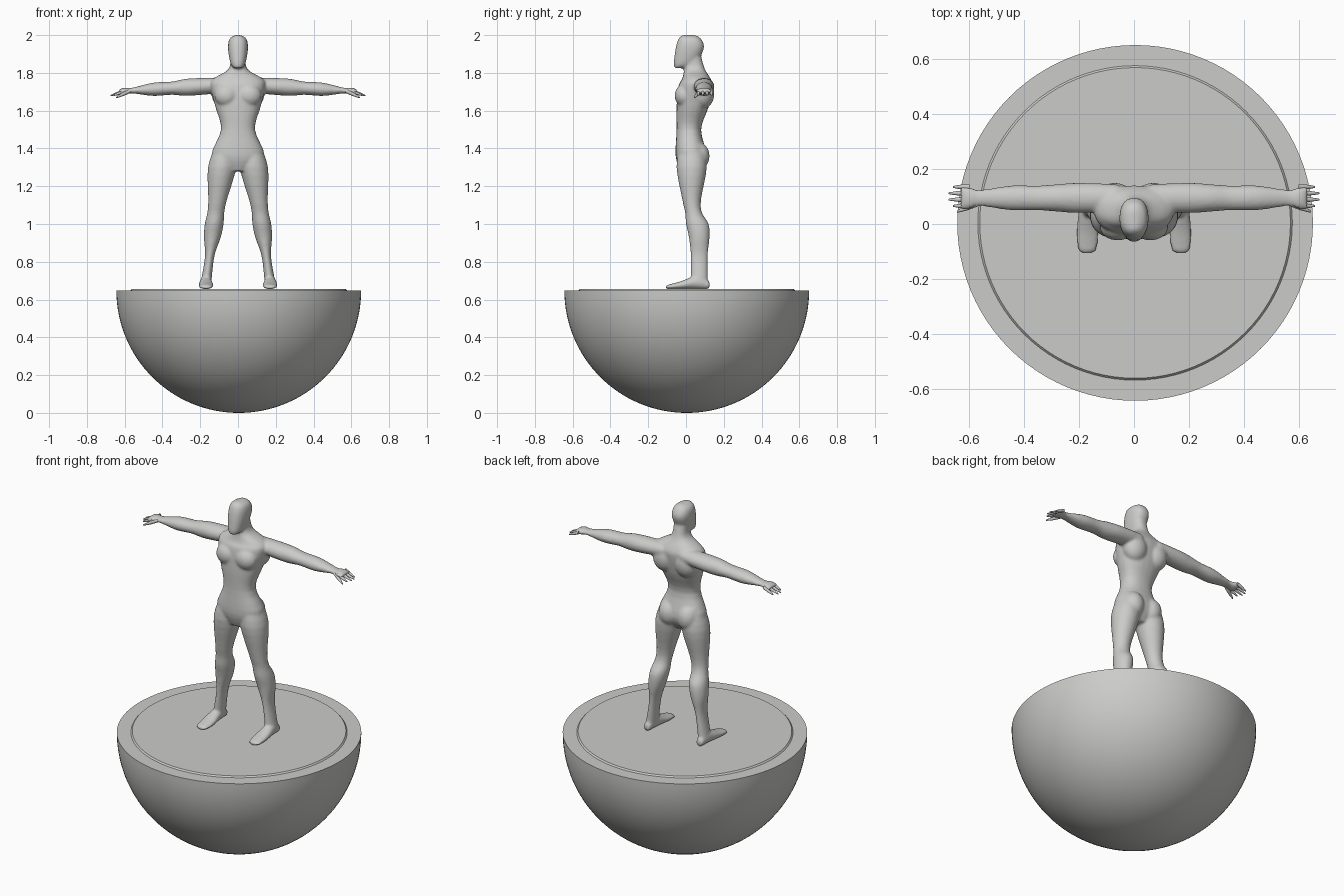
import bpy
import bmesh
from math import sin, cos, pi, copysign, radians
from mathutils import Vector, Matrix

cube = bpy.data.objects.get("Cube")
if cube:
    bpy.data.objects.remove(cube, do_unlink=True)

# One pale grey for everything
GREY = (.6, .6, .585, 1)
grey = bpy.data.materials.new("pale grey")
grey.use_nodes = True
grey.diffuse_color = GREY
shader = next(node for node in grey.node_tree.nodes if node.type == "BSDF_PRINCIPLED")
shader.inputs["Base Color"].default_value = GREY


def resample(rows, steps):
    """Catmull-Rom interpolation between cross-section rows."""
    rows = [Vector(row) for row in rows]
    last = len(rows) - 1
    smooth = []
    for i in range(last):
        before, start = rows[max(i - 1, 0)], rows[i]
        end, after = rows[i + 1], rows[min(i + 2, last)]
        leave, arrive = (end - before) / 2, (after - start) / 2
        for k in range(steps):
            t = k / steps
            blend = t * t * (3 - 2 * t)
            smooth.append(start.lerp(end, blend)
                          + leave * t * (1 - t) ** 2 - arrive * t * t * (1 - t))
    return smooth + [rows[last]]


def signed_power(value, power):
    return copysign(abs(value) ** (2 / power), value)


def loft(bm, axis, rows, side=1, steps=4, sides=24, power=2):
    """Skin oval sections; each row is position on axis, two centres, two radii."""
    angles = [2 * pi * k / sides for k in range(sides)]
    rings = []
    for t, centre_u, centre_v, radius_u, radius_v in resample(rows, steps):
        ring = []
        for angle in angles:
            u = centre_u + radius_u * signed_power(cos(angle), power)
            v = centre_v + radius_v * signed_power(sin(angle), power)
            x, y, z = {"x": (t, u, v), "y": (u, t, v), "z": (u, v, t)}[axis]
            ring.append(bm.verts.new((x * side, y, z)))
        rings.append(ring)
    faces = [bm.faces.new(rings[0]), bm.faces.new(rings[-1])]
    for lower, upper in zip(rings, rings[1:]):
        for k in range(sides):
            faces.append(bm.faces.new((lower[k - 1], lower[k], upper[k], upper[k - 1])))
    bmesh.ops.recalc_face_normals(bm, faces=faces)


def upright(bm, rows):
    """Loft centred sections given as height, half width, front and back."""
    sections = [(z, 0, (front + back) / 2, width, (back - front) / 2)
                for z, width, front, back in rows]
    loft(bm, "z", sections, power=2.3)


def muscle(bm, centre, radii, side):
    x, y, z = centre
    place = Matrix.Translation((x * side, y, z)) @ Matrix.Diagonal((*radii, 1))
    bmesh.ops.create_uvsphere(bm, u_segments=24, v_segments=16, radius=1, matrix=place)


def finger(bm, root, tip, radius, side):
    """A tapering finger from root to tip."""
    root, tip = Vector(root), Vector(tip)
    sections = []
    for t in (0, .5, .9, 1):
        thickness = radius * (1 - .7 * t ** 3)
        sections.append((*root.lerp(tip, t), thickness, thickness))
    loft(bm, "x", sections, side, sides=12)


def finish(bm, name, angle):
    mesh = bpy.data.meshes.new(name)
    bm.to_mesh(mesh)
    bm.free()
    mesh.materials.append(grey)
    part = bpy.data.objects.new(name, mesh)
    bpy.context.collection.objects.link(part)
    bpy.ops.object.select_all(action="DESELECT")
    part.select_set(True)
    bpy.context.view_layer.objects.active = part
    bpy.ops.object.shade_smooth_by_angle(angle=radians(angle))
    return part


# Hemispherical base with a raised, bevelled plate on top
RADIUS, PLATE_TOP, MIDDLE = .648, .656, .004


def disc(z, radius):
    return z, MIDDLE, MIDDLE, radius, radius


bm = bmesh.new()
arc = [pi / 2 * max(i, .1) / 32 for i in range(33)]
loft(bm, "z", [disc(RADIUS * (1 - cos(a)), RADIUS * sin(a)) for a in arc], steps=1, sides=96)
finish(bm, "hemisphere_base", 40)

bm = bmesh.new()
loft(bm, "z", [disc(.64, .58), disc(PLATE_TOP, .566)], steps=1, sides=96)
finish(bm, "top_plate", 20)

# Torso and neck, then the head with its flat sloping face
bm = bmesh.new()
upright(bm, [(1.28, .05, -.03, .07), (1.36, .14, -.055, .11), (1.5, .09, -.05, .08),
             (1.62, .12, -.05, .12), (1.73, .145, -.04, .14), (1.77, .13, -.02, .13),
             (1.82, .05, -.01, .1), (1.89, .04, -.01, .08)])
upright(bm, [(1.825, .02, -.06, -.02), (1.85, .04, -.065, .05), (1.93, .053, -.055, .095),
             (1.98, .045, -.04, .08), (2, .015, -.02, .05)])

# Leg rows: height, depth centre, half width, half depth
leg = [(1.42, .03, .05, .06), (1.3, .03, .075, .08), (1.13, .03, .05, .05),
       (1.06, .04, .045, .045), (1, .06, .05, .06), (.93, .07, .045, .055),
       (.83, .07, .025, .045), (.7, .07, .028, .045)]
# Foot rows: depth, half width, half height
foot = [(.125, .02, .02), (.06, .03, .035), (-.03, .04, .02), (-.09, .035, .012),
        (-.105, .02, .01)]
# Arm rows: distance out, half depth, half height
arm = [(.06, .05, .04), (.2, .055, .045), (.28, .05, .045), (.35, .045, .035),
       (.45, .045, .035), (.56, .03, .015), (.6, .04, .018), (.63, .04, .01)]

for side in (1, -1):
    # Legs splay outward, feet rest on the plate, arms droop slightly
    loft(bm, "z", [(z, .07 + .14 * (1.4 - z), y, rx, ry) for z, y, rx, ry in leg], side)
    loft(bm, "y", [(y, .17, PLATE_TOP + rz, rx, rz) for y, rx, rz in foot], side)
    loft(bm, "x", [(x, .095, 1.74 - .06 * x, ry, rz) for x, ry, rz in arm], side)
    # Chest, shoulder blade and buttock
    muscle(bm, (.06, -.01, 1.68), (.065, .05, .06), side)
    muscle(bm, (.07, .09, 1.69), (.07, .06, .08), side)
    muscle(bm, (.06, .06, 1.36), (.06, .065, .075), side)
body = finish(bm, "body", 40)

# Fuse the body parts into one soft skin
skin = body.modifiers.new("skin", "REMESH")
skin.mode = "VOXEL"
skin.voxel_size = .007
skin.use_smooth_shade = True
soften = body.modifiers.new("soften", "SMOOTH")
soften.factor = .5
soften.iterations = 7

# Four fingers and a thumb on each hand
for side, label in ((1, "left"), (-1, "right")):
    bm = bmesh.new()
    for i in range(4):
        y = .135 - .023 * i
        reach = .675 if i in (1, 2) else .66
        finger(bm, (.6, y, 1.705), (reach, y, 1.68), .009, side)
    finger(bm, (.57, .075, 1.705), (.645, .045, 1.67), .011, side)
    finish(bm, label + "_fingers", 60)
